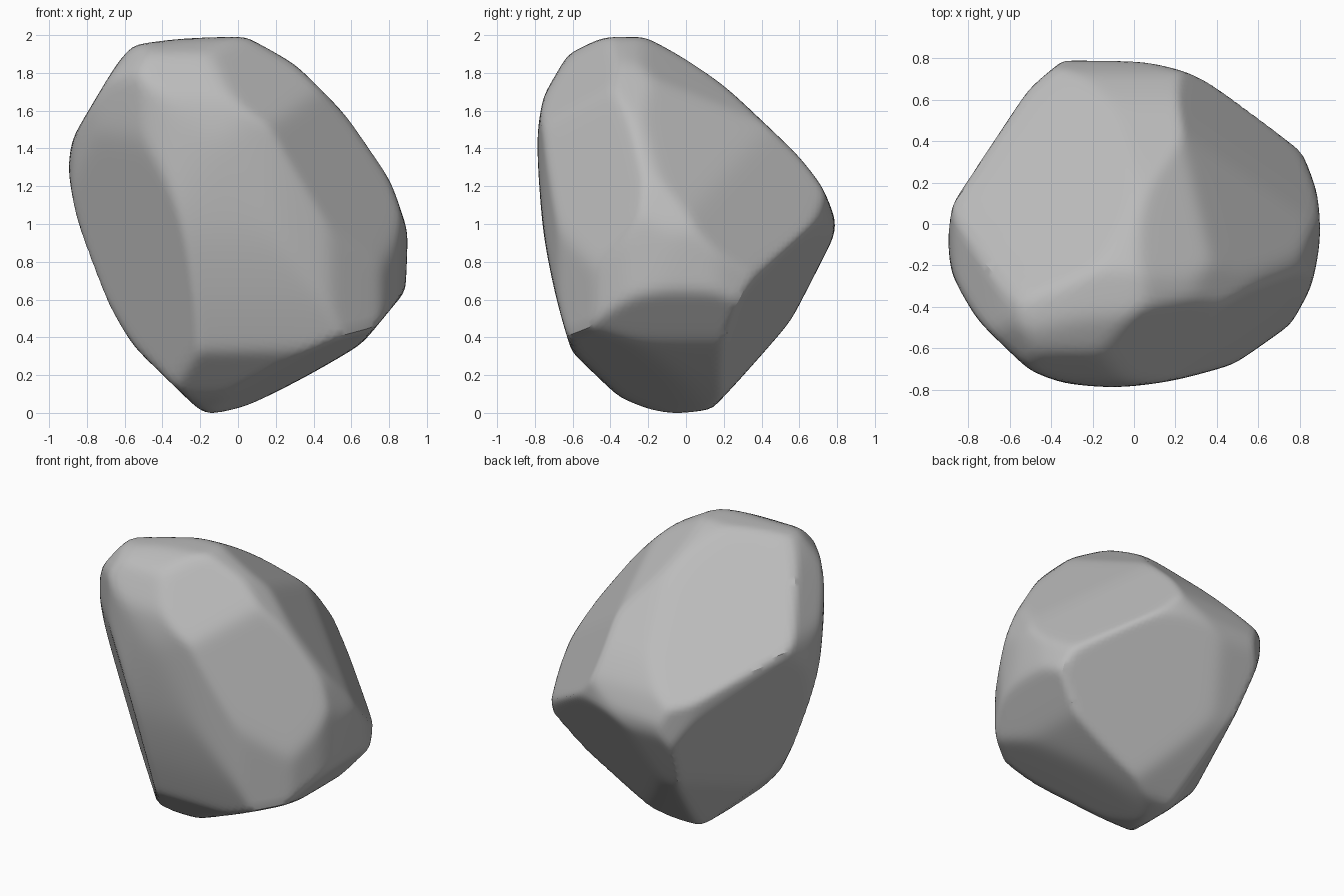
import bpy
import bmesh
from mathutils import Vector

# Remove the default cube
default_cube = bpy.data.objects.get("Cube")
if default_cube:
    bpy.data.objects.remove(default_cube, do_unlink=True)

CENTRE = Vector((0, 0, 1))
EDGE_SHARPNESS = 90
ROUNDING_ALLOWANCE = 1.01

# Outlines that bound the boulder along each axis
front_outline = [(-.55, 1.95), (-.3, 1.99), (.03, 2), (.3, 1.85), (.57, 1.58),
                 (.8, 1.24), (.9, .95), (.88, .66), (.65, .38), (.35, .2),
                 (0, .03), (-.12, 0), (-.2, .03), (-.55, .37), (-.7, .62),
                 (-.83, .95), (-.9, 1.3), (-.87, 1.46), (-.62, 1.88)]
side_outline = [(-.62, 1.9), (-.42, 2), (-.23, 2), (0, 1.88), (.2, 1.74),
                (.6, 1.36), (.72, 1.2), (.79, 1.02), (.78, .95), (.55, .5),
                (.22, .12), (.14, .04), (-.1, 0), (-.35, .1), (-.6, .34),
                (-.68, .6), (-.75, .95), (-.79, 1.45), (-.75, 1.68)]
top_outline = [(-.33, .79), (.05, .78), (.25, .73), (.48, .62), (.8, .35),
               (.88, .15), (.9, -.05), (.85, -.3), (.75, -.48), (.48, -.67),
               (.2, -.75), (-.1, -.79), (-.35, -.76), (-.5, -.7), (-.75, -.46),
               (-.87, -.25), (-.9, -.08), (-.88, .08), (-.5, .65)]

# Broad broken faces: a direction and a point on each face
facets = {
    "upper_back_left": ((-.33, .59, .74), (-.15, -.2, 1.99)),
    "upper_back_right": ((.45, .42, .79), (.25, -.25, 1.88)),
    "middle_back_right": ((.7, .4, .59), (.68, -.2, 1.42)),
    "back_right_shoulder": ((.7, .55, .45), (.82, .35, .71)),
    "under_back_right": ((.27, .82, -.5), (0, .79, 1)),
    "under_back_left": ((-.87, .37, -.335), (-.88, .07, 1.38)),
    "lower_back_left": ((-.72, .4, -.56), (-.4, .1, .28)),
    "under_front": ((.38, -.2, -.9), (.6, -.3, .37)),
    "front_right": ((.68, -.66, .3), (.72, -.25, 1.36)),
    "upper_front_right": ((.45, -.65, .6), (.15, -.43, 1.88)),
    "front_left": ((-.69, -.68, -.24), (-.2, -.63, .4)),
    "upper_front_left": ((-.6, -.5, .62), (-.64, -.51, 1.83)),
}


def make_plane(normal, point):
    """Return a normal divided by its distance from the centre."""
    normal = Vector(normal)
    return normal / normal.dot(Vector(point) - CENTRE)


def outline_planes(outline, to_space):
    """Turn every outline edge into a plane running along the view axis."""
    planes = []
    for start, end in zip(outline, outline[1:] + outline[:1]):
        a, b = to_space(*start), to_space(*end)
        axis = to_space(1, 1) - to_space(0, 0)
        view = Vector([0 if value else 1 for value in axis])
        planes.append(make_plane((b - a).cross(view), a))
    return planes


planes = [make_plane(normal, point) for normal, point in facets.values()]
planes += outline_planes(front_outline, lambda u, v: Vector((u, 0, v)))
planes += outline_planes(side_outline, lambda u, v: Vector((0, u, v)))
planes += outline_planes(top_outline, lambda u, v: Vector((u, v, 1)))


def surface_radius(direction):
    """Distance to the nearest planes, softly blended at their edges."""
    hits = [plane.dot(direction) for plane in planes]
    nearest = max(hits)
    blend = sum((hit / nearest) ** EDGE_SHARPNESS for hit in hits if hit > 0)
    return ROUNDING_ALLOWANCE / (nearest * blend ** (1 / EDGE_SHARPNESS))


# Boulder: a fine sphere pulled onto the broken faces
mesh = bpy.data.meshes.new("boulder")
bm = bmesh.new()
bmesh.ops.create_icosphere(bm, subdivisions=6, radius=1)
for vert in bm.verts:
    direction = vert.co.normalized()
    vert.co = direction * surface_radius(direction)

# Rest the stone on the ground
lowest = min(vert.co.z for vert in bm.verts)
bmesh.ops.translate(bm, verts=bm.verts, vec=(0, 0, -lowest))
bm.to_mesh(mesh)
bm.free()

boulder = bpy.data.objects.new("boulder", mesh)
bpy.context.collection.objects.link(boulder)

# Plain grey stone
stone = bpy.data.materials.new("grey_stone")
stone.use_nodes = True
colour = (.5, .5, .5, 1)
stone.diffuse_color = colour
stone.node_tree.nodes["Principled BSDF"].inputs["Base Color"].default_value = colour
mesh.materials.append(stone)

bpy.ops.object.select_all(action="DESELECT")
boulder.select_set(True)
bpy.context.view_layer.objects.active = boulder
bpy.ops.object.shade_smooth_by_angle()
